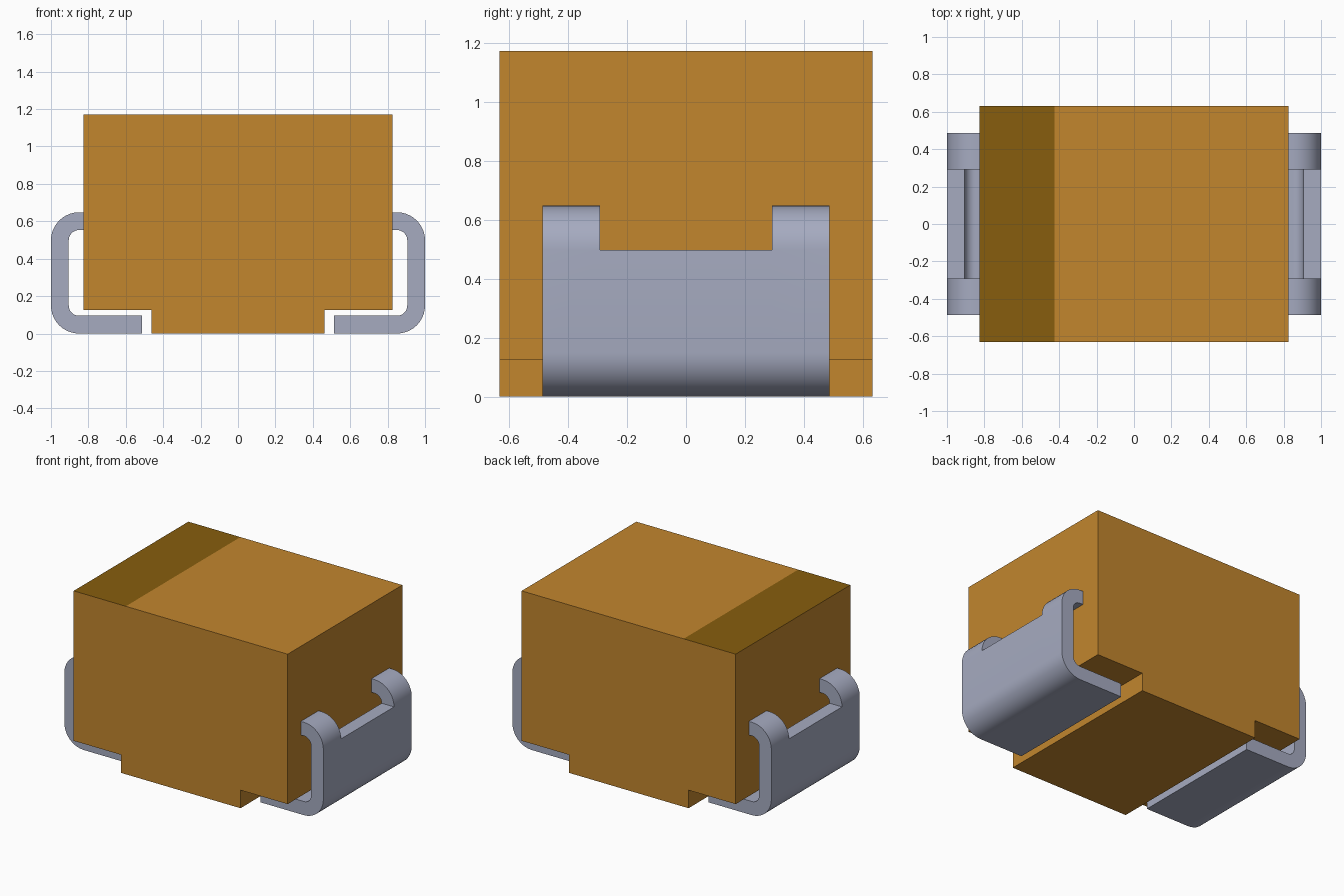
import bpy, bmesh, math

cube = bpy.data.objects.get("Cube")
if cube:
    bpy.data.objects.remove(cube, do_unlink=True)


def material(name, rgb, metallic=0.0):
    m = bpy.data.materials.new(name)
    m.use_nodes = True
    m.diffuse_color = (*rgb, 1)
    m.node_tree.nodes["Principled BSDF"].inputs["Base Color"].default_value = (*rgb, 1)
    return m


ORANGE = material("orange_resin", (0.54, 0.237, 0.027))
BROWN = material("dark_brown_band", (0.242, 0.111, 0.004))
METAL = material("grey_metal", (0.38, 0.407, 0.53))


def finish(bm, name, mats):
    bmesh.ops.recalc_face_normals(bm, faces=bm.faces)
    mesh = bpy.data.meshes.new(name)
    bm.to_mesh(mesh)
    bm.free()
    ob = bpy.data.objects.new(name, mesh)
    bpy.context.collection.objects.link(ob)
    for m in mats:
        mesh.materials.append(m)
    return ob


# Body: stepped profile extruded front to back, with the polarity band cut into the top
W, D, H = 0.826, 0.632, 1.172
FOOT, STEP, BAND = 0.462, 0.126, -0.424
profile = [(-FOOT, 0), (FOOT, 0), (FOOT, STEP), (W, STEP),
           (W, H), (BAND, H), (-W, H), (-W, STEP), (-FOOT, STEP)]
bm = bmesh.new()
front = bm.faces.new([bm.verts.new((x, -D, z)) for x, z in profile])
ext = bmesh.ops.extrude_face_region(bm, geom=[front])
for v in ext["geom"]:
    if isinstance(v, bmesh.types.BMVert):
        v.co.y = D
for f in bm.faces:
    c = f.calc_center_median()
    if c.z > H - 0.001 and c.x < BAND:
        f.material_index = 1
finish(bm, "body", [ORANGE, BROWN])

# Terminal: bent strip, given as matching outer and inner paths
T, R, TOP, STEPS = 0.095, 0.15, 0.648, 10


def bent_path(r):
    pts = [(0.514, R - r)]
    for zc, start in ((R, -90), (TOP - R, 0)):
        for i in range(STEPS + 1):
            a = math.radians(start + 90 * i / STEPS)
            pts.append((1 - R + r * math.cos(a), zc + r * math.sin(a)))
    return pts + [(W, TOP - R + r)]


outer, inner = bent_path(R), bent_path(R - T)
rows = [-0.487, -0.292, 0.292, 0.487]
NOTCH = STEPS + 2     # the middle column ends here, leaving two upper tabs


def terminal(name, side):
    bm = bmesh.new()
    verts = {}

    def vert(i, layer, row):
        key = (i, layer, row)
        if key not in verts:
            x, z = (outer, inner)[layer][i]
            verts[key] = bm.verts.new((side * x, rows[row], z))
        return verts[key]

    # Gather the walls of every solid cell; a wall shared by two cells is internal
    walls = {}
    for col in range(3):
        for i in range(NOTCH if col == 1 else len(outer) - 1):
            j, c, d = i + 1, col, col + 1
            for quad in (((i, 0, c), (j, 0, c), (j, 0, d), (i, 0, d)),
                         ((i, 1, c), (j, 1, c), (j, 1, d), (i, 1, d)),
                         ((i, 0, c), (i, 1, c), (j, 1, c), (j, 0, c)),
                         ((i, 0, d), (i, 1, d), (j, 1, d), (j, 0, d)),
                         ((i, 0, c), (i, 1, c), (i, 1, d), (i, 0, d)),
                         ((j, 0, c), (j, 1, c), (j, 1, d), (j, 0, d))):
                key = frozenset(quad)
                if key in walls:
                    del walls[key]
                else:
                    walls[key] = quad
    for quad in walls.values():
        bm.faces.new([vert(*p) for p in quad])
    ob = finish(bm, name, [METAL])
    bpy.ops.object.select_all(action="DESELECT")
    ob.select_set(True)
    bpy.context.view_layer.objects.active = ob
    bpy.ops.object.shade_smooth_by_angle(angle=math.radians(30))


terminal("left_terminal", 1)
terminal("right_terminal", -1)
